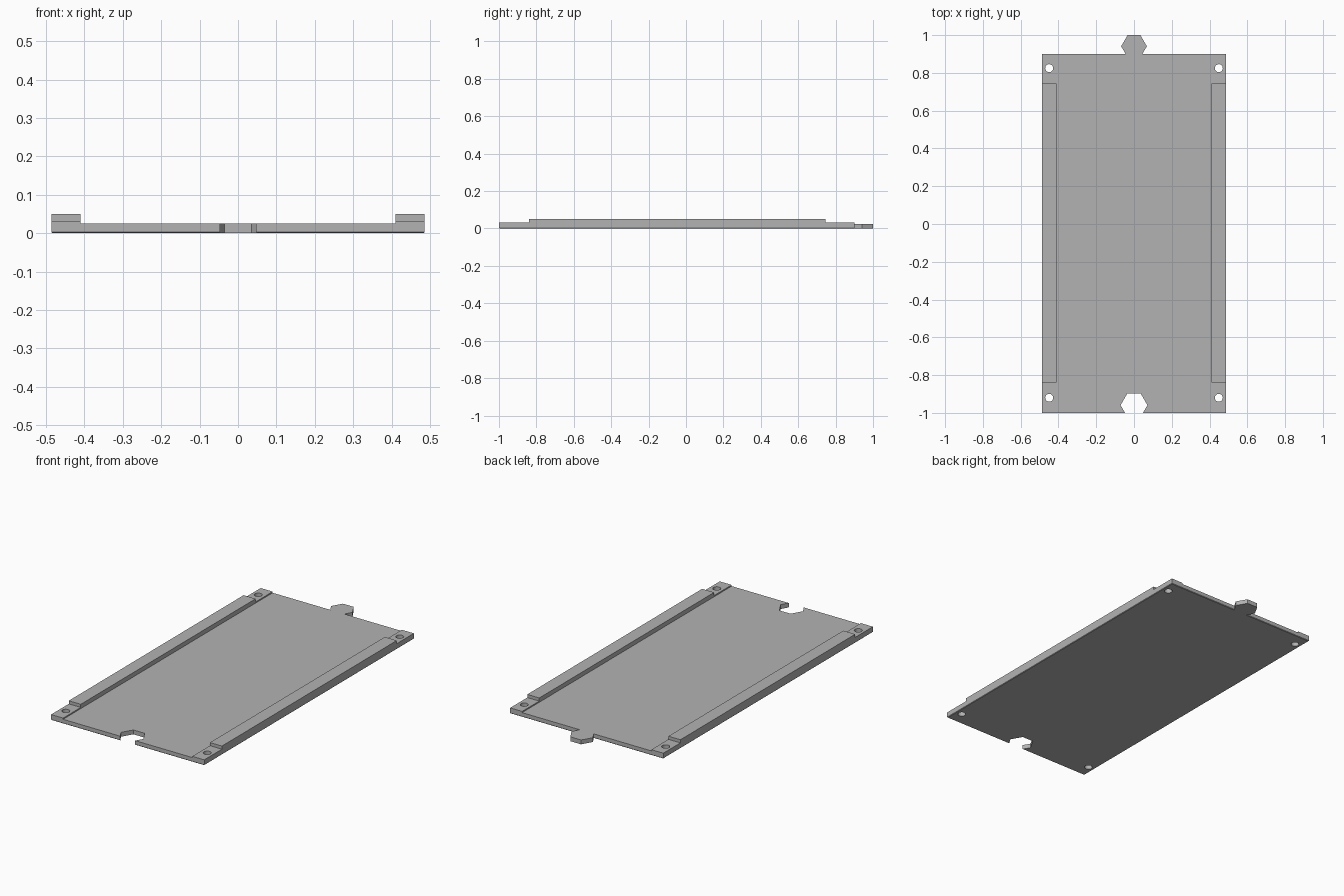
import bpy, bmesh, math
from mathutils import Vector

if "Cube" in bpy.data.objects:
    bpy.data.objects.remove(bpy.data.objects["Cube"], do_unlink=True)

WIDTH, FRONT, BACK, THICK = 0.486, -1.0, 0.9, 0.025
RAIL_IN, CHAMFER = 0.41, 0.003

grey = bpy.data.materials.new("plain_grey")
grey.use_nodes = True
grey.diffuse_color = (0.45, 0.45, 0.45, 1)
grey.node_tree.nodes["Principled BSDF"].inputs["Base Color"].default_value = grey.diffuse_color


def prism(name, points, sweep):
    """Extrude a closed outline along the sweep vector."""
    bm = bmesh.new()
    face = bm.faces.new([bm.verts.new(p) for p in points])
    moved = bmesh.ops.extrude_face_region(bm, geom=[face])["geom"]
    bmesh.ops.translate(bm, vec=Vector(sweep),
                        verts=[v for v in moved if isinstance(v, bmesh.types.BMVert)])
    bmesh.ops.recalc_face_normals(bm, faces=bm.faces)
    mesh = bpy.data.meshes.new(name)
    bm.to_mesh(mesh)
    bm.free()
    mesh.materials.append(grey)
    obj = bpy.data.objects.new(name, mesh)
    bpy.context.collection.objects.link(obj)
    return obj


def disc(x, y, z, radius, sides):
    return [(x + radius * math.cos(math.tau * i / sides),
             y + radius * math.sin(math.tau * i / sides), z) for i in range(sides)]


def combine(target, tool, operation):
    """Apply a boolean and remove the tool."""
    tool.hide_render = True
    mod = target.modifiers.new("combine", "BOOLEAN")
    mod.operation, mod.solver, mod.object = operation, "EXACT", tool
    bpy.context.view_layer.objects.active = target
    bpy.ops.object.modifier_apply(modifier=mod.name)
    bpy.data.objects.remove(tool, do_unlink=True)


# Flat plate with a fine chamfer round its underside
plate = prism("base_plate", [(-WIDTH, FRONT, 0), (WIDTH, FRONT, 0),
                             (WIDTH, BACK, 0), (-WIDTH, BACK, 0)], (0, 0, THICK))
bm = bmesh.new()
bm.from_mesh(plate.data)
under = [e for e in bm.edges if all(v.co.z < CHAMFER for v in e.verts)]
bmesh.ops.bevel(bm, geom=under, offset=CHAMFER, segments=1, affect="EDGES")
bm.to_mesh(plate.data)
bm.free()

# Stepped side rails, low at both ends
low, high, root = 0.032, 0.05, 0.012
step_front, step_back = -0.84, 0.745
profile = [(FRONT, root), (BACK, root), (BACK, low), (step_back, low),
           (step_back, high), (step_front, high), (step_front, low), (FRONT, low)]
for side in (-1, 1):
    rail = prism("side_rail", [(side * RAIL_IN, y, z) for y, z in profile],
                 (side * (WIDTH - RAIL_IN), 0, 0))
    combine(plate, rail, "UNION")

# Hexagonal joining tab at the back and matching notch at the front
combine(plate, prism("tab", disc(0, 0.941, 0, 0.068, 6), (0, 0, THICK)), "UNION")
combine(plate, prism("notch_cutter", disc(0, -0.959, -0.1, 0.071, 6), (0, 0, 0.3)), "DIFFERENCE")

# Screw holes in the four corners
for x in (-0.449, 0.449):
    for y in (-0.92, 0.825):
        hole = prism("hole_cutter", disc(x, y, -0.1, 0.021, 32), (0, 0, 0.3))
        combine(plate, hole, "DIFFERENCE")

# Flat faces, with only the hole walls smoothed
bpy.ops.object.select_all(action="DESELECT")
plate.select_set(True)
bpy.context.view_layer.objects.active = plate
bpy.ops.object.shade_smooth_by_angle(angle=math.radians(25))
